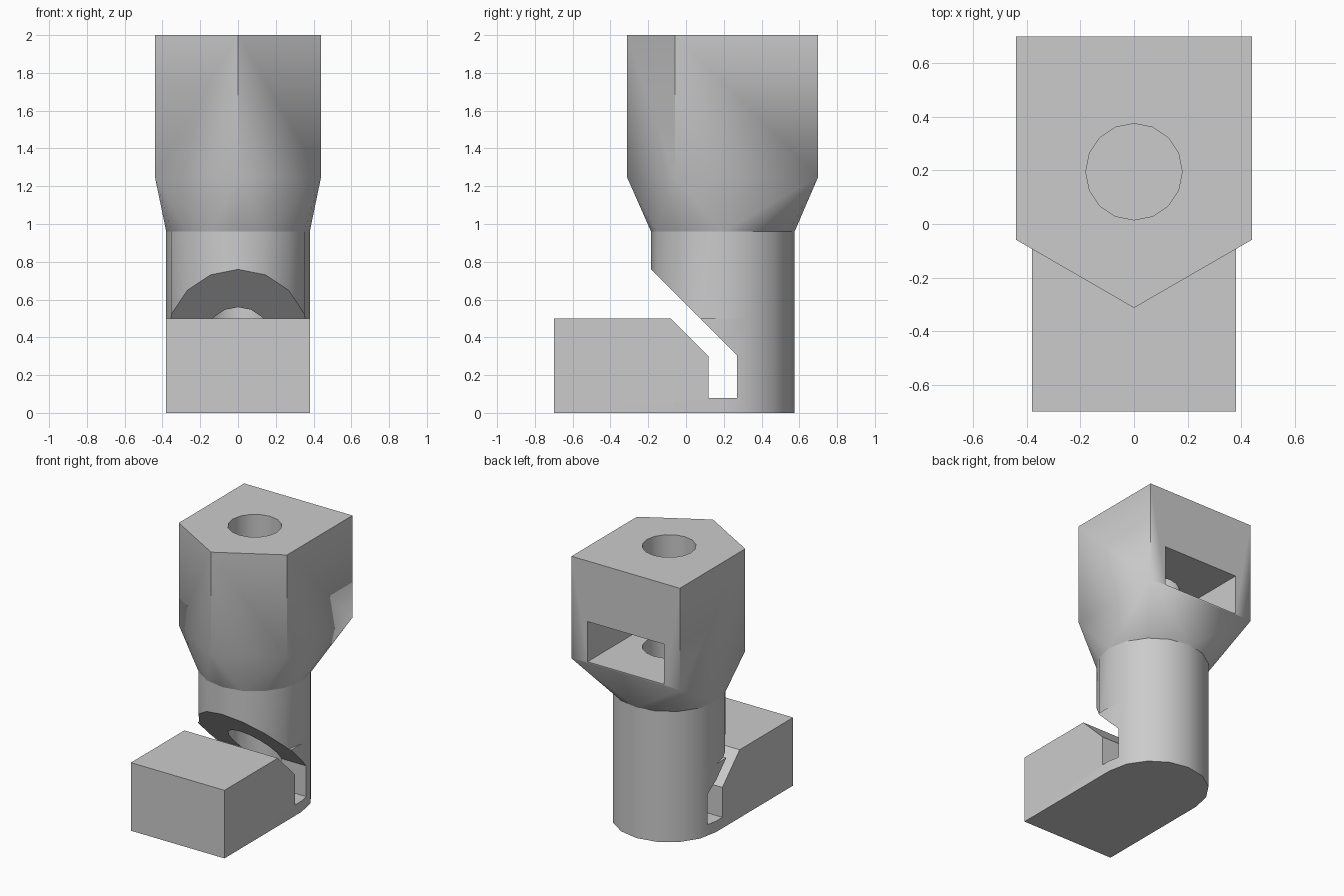
import bpy, bmesh, math
from mathutils import Vector

cube = bpy.data.objects.get("Cube")
if cube:
    bpy.data.objects.remove(cube, do_unlink=True)

AXIS_Y = 0.195      # y of the vertical bore axis
RADIUS = 0.38       # shank radius
SIDES = 16

grey = bpy.data.materials.new("light_grey")
grey.use_nodes = True
grey.diffuse_color = (0.6, 0.6, 0.6, 1)
grey.node_tree.nodes["Principled BSDF"].inputs["Base Color"].default_value = (0.6, 0.6, 0.6, 1)


def make_object(name, bm):
    bmesh.ops.recalc_face_normals(bm, faces=bm.faces[:])
    mesh = bpy.data.meshes.new(name)
    bm.to_mesh(mesh)
    bm.free()
    mesh.materials.append(grey)
    obj = bpy.data.objects.new(name, mesh)
    bpy.context.collection.objects.link(obj)
    return obj


def extrude(name, points, direction):
    """Closed profile swept along a vector."""
    bm = bmesh.new()
    face = bm.faces.new([bm.verts.new(p) for p in points])
    swept = bmesh.ops.extrude_face_region(bm, geom=[face])["geom"]
    verts = [v for v in swept if isinstance(v, bmesh.types.BMVert)]
    bmesh.ops.translate(bm, verts=verts, vec=Vector(direction))
    return make_object(name, bm)


def arc(radius, z, count):
    """Points anticlockwise from +x around the bore axis."""
    step = 2 * math.pi / SIDES
    return [(radius * math.cos(i * step), AXIS_Y + radius * math.sin(i * step), z)
            for i in range(count)]


def house(half, back, z):
    """Hexagon front half with straight sides running to the back."""
    corner = AXIS_Y - half / math.sqrt(3)
    tip = AXIS_Y - 2 * half / math.sqrt(3)
    return [(half, back, z), (-half, back, z), (-half, corner, z), (0, tip, z), (half, corner, z)]


def side_cutter(name, profile):
    return extrude(name, [(-1, y, z) for y, z in profile], (2, 0, 0))


# Foot: block with a rounded back
foot = extrude("foot", arc(RADIUS, 0, SIDES // 2 + 1)
               + [(-RADIUS, -0.7, 0), (RADIUS, -0.7, 0)], (0, 0, 0.5))

# Shank: round column above the foot
shank = extrude("shank", arc(RADIUS, 0.5, SIDES), (0, 0, 0.46))

# Head: pointed block tapering down to the shank
bm = bmesh.new()
for p in house(0.44, 0.7, 2) + house(0.44, 0.7, 1.25) + arc(RADIUS, 0.96, SIDES):
    bm.verts.new(p)
bmesh.ops.convex_hull(bm, input=bm.verts[:])
bmesh.ops.dissolve_limit(bm, angle_limit=0.01, verts=bm.verts[:], edges=bm.edges[:])
head = make_object("head", bm)

# Cutters: bore, nut pocket, foot slot and slanted shank face
bore = extrude("bore_cutter", arc(0.18, 0.08, SIDES), (0, 0, 2.1))
pocket = extrude("pocket_cutter", house(0.31, 0.9, 1.26), (0, 0, 0.295))
slot = side_cutter("slot_cutter", [(0.12, 0.08), (0.27, 0.08), (0.27, 0.305),
                                   (-0.125, 0.7), (-0.28, 0.7), (0.12, 0.3)])
wedge = side_cutter("wedge_cutter", [(0.375, 0.2), (-0.4, 0.975), (-0.4, 0.2)])

for part, cutters in ((foot, (slot, bore)), (shank, (wedge, bore)), (head, (bore, pocket))):
    bpy.ops.object.select_all(action="DESELECT")
    part.select_set(True)
    bpy.context.view_layer.objects.active = part
    for cutter in cutters:
        mod = part.modifiers.new("cut", "BOOLEAN")
        mod.operation = "DIFFERENCE"
        mod.solver = "EXACT"
        mod.object = cutter
        bpy.ops.object.modifier_apply(modifier=mod.name)
    bpy.ops.object.shade_smooth_by_angle(angle=math.radians(30))

for cutter in (bore, pocket, slot, wedge):
    bpy.data.objects.remove(cutter, do_unlink=True)
